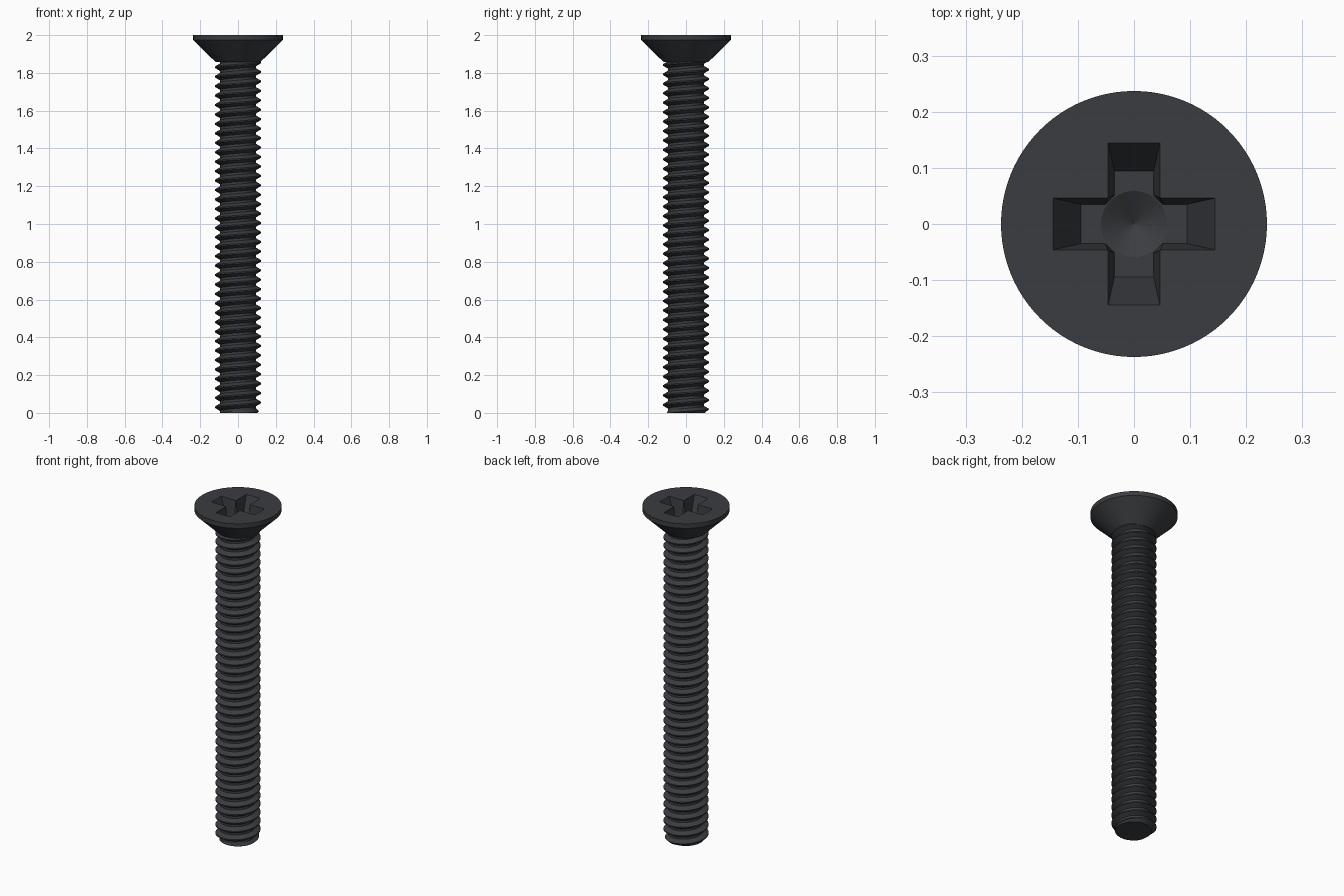
import bpy, bmesh, math

if "Cube" in bpy.data.objects:
    bpy.data.objects.remove(bpy.data.objects["Cube"])

mat = bpy.data.materials.new("dark_steel")
mat.diffuse_color = (0.043, 0.046, 0.051, 1)
mat.use_nodes = True
mat.node_tree.nodes["Principled BSDF"].inputs["Base Color"].default_value = mat.diffuse_color


def make(name, bm):
    bmesh.ops.recalc_face_normals(bm, faces=bm.faces)
    me = bpy.data.meshes.new(name)
    bm.to_mesh(me)
    bm.free()
    ob = bpy.data.objects.new(name, me)
    bpy.context.collection.objects.link(ob)
    me.materials.append(mat)
    return ob


def activate(ob):
    bpy.ops.object.select_all(action='DESELECT')
    ob.select_set(True)
    bpy.context.view_layer.objects.active = ob


def loft(name, loops):
    """Closed solid through equal-length loops of points."""
    bm = bmesh.new()
    rings = [[bm.verts.new(p) for p in loop] for loop in loops]
    n = len(rings[0])
    for a, b in zip(rings, rings[1:]):
        for i in range(n):
            j = (i + 1) % n
            bm.faces.new((a[i], a[j], b[j], b[i]))
    bm.faces.new(rings[0])
    bm.faces.new(rings[-1])
    return make(name, bm)


def circle(r, z, n=96):
    return [(r * math.cos(2 * math.pi * i / n), r * math.sin(2 * math.pi * i / n), z) for i in range(n)]


def cross(length, w, c, z):
    """Cross outline, half width w, inner corners cut by c."""
    arm = [(length, -w), (length, w), (w + c, w), (w, w + c)]
    pts = []
    for k in range(4):
        for x, y in arm:
            for _ in range(k):
                x, y = -y, x
            pts.append((x, y, z))
    return pts


# Countersunk head with a hidden plug inside the shank
FLOOR = 1.87
head = loft("countersunk_head", [circle(0.08, 1.79), circle(0.08, 1.857), circle(0.118, 1.857),
                                 circle(0.237, 1.973), circle(0.237, 2.0)])

# Cross recess and conical pit
recess = loft("recess_cutter", [cross(0.0945, 0.035, 0.016, FLOOR), cross(0.144, 0.046, 0.001, 2.0),
                                cross(0.144, 0.046, 0.001, 2.05)])
pit = loft("pit_cutter", [circle(0.0005, FLOOR - 0.035), circle(0.0605, FLOOR + 0.001)])
activate(head)
for cutter in (recess, pit):
    cutter.hide_render = True
    mod = head.modifiers.new("cut", 'BOOLEAN')
    mod.operation = 'DIFFERENCE'
    mod.solver = 'EXACT'
    mod.object = cutter
    bpy.ops.object.modifier_apply(modifier=mod.name)
for cutter in (recess, pit):
    bpy.data.objects.remove(cutter)

# Threaded shank: a helical profile clamped to the shank's ends
PITCH, TOP, N = 0.05, 1.866, 72
MINOR, MAJOR = 0.096, 0.1225
PROFILE = [(0.0, MINOR), (0.25, MINOR), (0.56, MAJOR), (0.69, MAJOR), (1.0, MINOR)]
SHIFT = -0.525


def radius(t):
    t %= 1.0
    for (a, ra), (b, rb) in zip(PROFILE, PROFILE[1:]):
        if t <= b:
            return ra + (rb - ra) * (t - a) / (b - a)
    return MINOR


bm = bmesh.new()
columns = []
for i in range(N + 1):
    ang = 2 * math.pi * i / N
    col = []
    for k in range(-2, int(TOP / PITCH) + 3):
        for f, _ in PROFILE[:-1]:
            z = min(max((k + f + SHIFT + i / N) * PITCH, 0), TOP)
            r = min(radius(z / PITCH - SHIFT - i / N), 0.102 + z)
            col.append(bm.verts.new((r * math.cos(ang), r * math.sin(ang), z)))
    columns.append(col)
for a, b in zip(columns, columns[1:]):
    for j in range(len(a) - 1):
        bm.faces.new((a[j], b[j], b[j + 1], a[j + 1]))
bmesh.ops.remove_doubles(bm, verts=bm.verts, dist=0.00005)
bm.edges.ensure_lookup_table()
bottom = [e for e in bm.edges if e.is_boundary and all(v.co.z < 0.001 for v in e.verts)]
bmesh.ops.holes_fill(bm, edges=bottom, sides=0)
shank = make("threaded_shank", bm)

for ob in (head, shank):
    activate(ob)
    bpy.ops.object.shade_smooth_by_angle(angle=math.radians(25))
